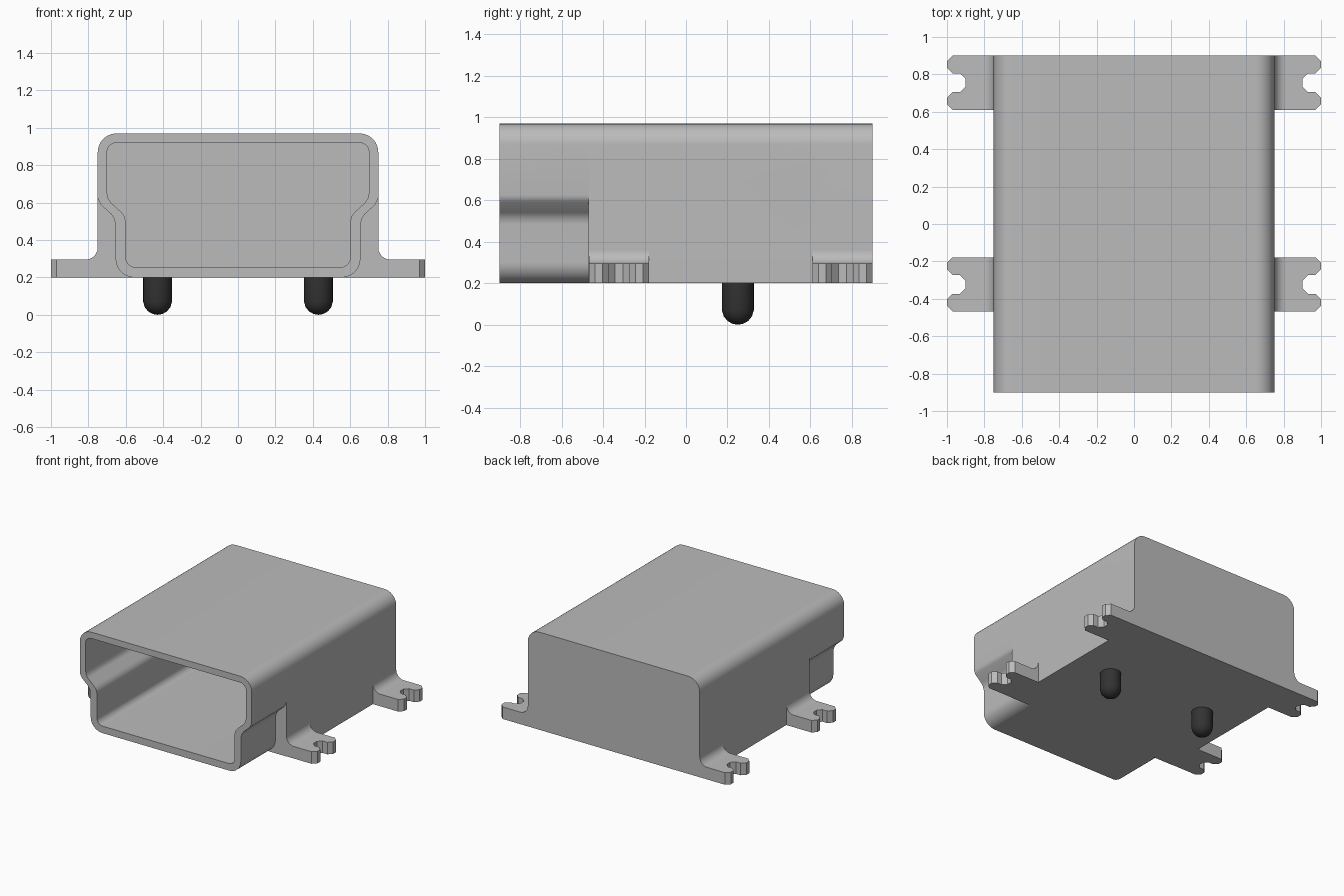
import bpy, bmesh, math
from mathutils import Vector

cube = bpy.data.objects.get("Cube")
if cube:
    bpy.data.objects.remove(cube, do_unlink=True)


def make_material(name, rgb, roughness):
    m = bpy.data.materials.new(name)
    m.use_nodes = True
    m.diffuse_color = (*rgb, 1)
    bsdf = next(n for n in m.node_tree.nodes if n.type == 'BSDF_PRINCIPLED')
    bsdf.inputs["Base Color"].default_value = (*rgb, 1)
    bsdf.inputs["Roughness"].default_value = roughness
    return m


metal = make_material("light grey metal", (0.50, 0.50, 0.50), 0.5)
black = make_material("black plastic", (0.033, 0.033, 0.033), 0.5)


def arc(cx, cy, r, a0, a1, n=6):
    """Points of a circular arc, angles in degrees."""
    angles = [math.radians(a0 + (a1 - a0) * i / n) for i in range(n + 1)]
    return [(cx + r * math.cos(a), cy + r * math.sin(a)) for a in angles]


def mirrored(half):
    """Close a right-hand half outline with its mirror image."""
    return half + [(-x, v) for x, v in reversed(half)]


def prism(name, outline, start, end, axis):
    """Extrude a flat outline along y (x, z outline) or z (x, y outline)."""
    bm = bmesh.new()
    if axis == 'Y':
        verts = [bm.verts.new((a, start, b)) for a, b in outline]
        move = Vector((0, end - start, 0))
    else:
        verts = [bm.verts.new((a, b, start)) for a, b in outline]
        move = Vector((0, 0, end - start))
    face = bm.faces.new(verts)
    out = bmesh.ops.extrude_face_region(bm, geom=[face])
    bmesh.ops.translate(bm, vec=move,
                        verts=[v for v in out["geom"] if isinstance(v, bmesh.types.BMVert)])
    bmesh.ops.recalc_face_normals(bm, faces=bm.faces)
    return finish(name, bm)


def finish(name, bm):
    mesh = bpy.data.meshes.new(name)
    bm.to_mesh(mesh)
    bm.free()
    obj = bpy.data.objects.new(name, mesh)
    bpy.context.collection.objects.link(obj)
    return obj


def select(obj):
    bpy.ops.object.select_all(action='DESELECT')
    obj.select_set(True)
    bpy.context.view_layer.objects.active = obj


def cut(obj, tool, operation):
    mod = obj.modifiers.new("cut", 'BOOLEAN')
    mod.object, mod.operation, mod.solver = tool, operation, 'EXACT'
    select(obj)
    bpy.ops.object.modifier_apply(modifier=mod.name)
    bpy.data.objects.remove(tool, do_unlink=True)


# Housing: rounded top, fillets running out into flanges
BASE, TOP, SIDE, FRONT, BACK, STEP = 0.2, 0.97, 0.75, -0.9, 0.9, -0.47
section = ([(1.02, BASE), (1.02, 0.295)]
           + arc(SIDE + 0.065, 0.36, 0.065, 270, 180)
           + arc(SIDE - 0.10, TOP - 0.10, 0.10, 0, 90))
housing = prism("housing", mirrored(section), FRONT, BACK, 'Y')


# Plan outline trims the flanges to four notched feet
def foot(y):
    lower = [(SIDE, -0.145), (0.97, -0.145), (1.0, -0.115), (1.0, -0.08),
             (0.97, -0.05), (0.93, -0.05), (0.90, -0.02)]
    return [(x, y + v) for x, v in lower + [(x, -v) for x, v in reversed(lower)]]


plan = [(SIDE, FRONT - 0.1)] + foot(-0.323) + foot(0.755)
# Keep the rear edge clear of the housing's back face
plan = [(x, BACK + 0.1) if (x == SIDE and y > 0.89) else (x, y) for x, y in plan[:-1]]
plan += [(SIDE, BACK + 0.1)]
plan[-2] = (0.97, BACK)
plan.insert(len(plan) - 1, (SIDE, BACK + 0.001))
cut(housing, prism("plan_trim", mirrored(plan), 0.0, 1.2, 'Z'), 'INTERSECT')

# Tapered lower corners at the mouth
for s in (1, -1):
    corner = ([(1.2, 0.1), (1.2, 0.625), (SIDE, 0.625), (0.735, 0.59), (0.68, 0.54), (0.664, 0.517),
               (0.655, 0.485)] + arc(0.555, 0.30, 0.10, 0, -90)[:-1] + [(0.555, 0.199), (0.555, 0.1)])
    cutter = prism("corner_cutter", [(s * x, z) for x, z in corner], FRONT - 0.2, STEP, 'Y')
    cut(housing, cutter, 'DIFFERENCE')

# Cavity following the mouth outline
cavity = (arc(0.55, 0.305, 0.05, -90, 0)
          + [(0.60, 0.50), (0.608, 0.528), (0.625, 0.55), (0.68, 0.60), (0.693, 0.62), (0.70, 0.65)]
          + arc(0.65, 0.87, 0.05, 0, 90))
cut(housing, prism("cavity_cutter", mirrored(cavity), FRONT - 0.2, 0.82, 'Y'), 'DIFFERENCE')
housing.data.materials.clear()
housing.data.materials.append(metal)
select(housing)
bpy.ops.object.shade_smooth_by_angle(angle=math.radians(28))
weighted = housing.modifiers.new("even shading", 'WEIGHTED_NORMAL')
weighted.keep_sharp = True

# Locating pegs with rounded tips
for side, x in (("left", 0.43), ("right", -0.43)):
    bm = bmesh.new()
    path = [(0, 0.21), (0.077, 0.21), (0.077, 0.07), (0.068, 0.04), (0.05, 0.018), (0.025, 0.004), (0, 0)]
    pts = [bm.verts.new((r, 0, z)) for r, z in path]
    edges = [bm.edges.new(pair) for pair in zip(pts, pts[1:])]
    bmesh.ops.spin(bm, geom=pts + edges, cent=(0, 0, 0), axis=(0, 0, 1),
                   angle=math.tau, steps=24, use_duplicate=False)
    bmesh.ops.remove_doubles(bm, verts=bm.verts, dist=0.0005)
    bmesh.ops.recalc_face_normals(bm, faces=bm.faces)
    peg = finish(side + "_peg", bm)
    peg.location = (x, 0.25, 0)
    peg.data.materials.append(black)
    select(peg)
    bpy.ops.object.shade_smooth_by_angle(angle=math.radians(40))
